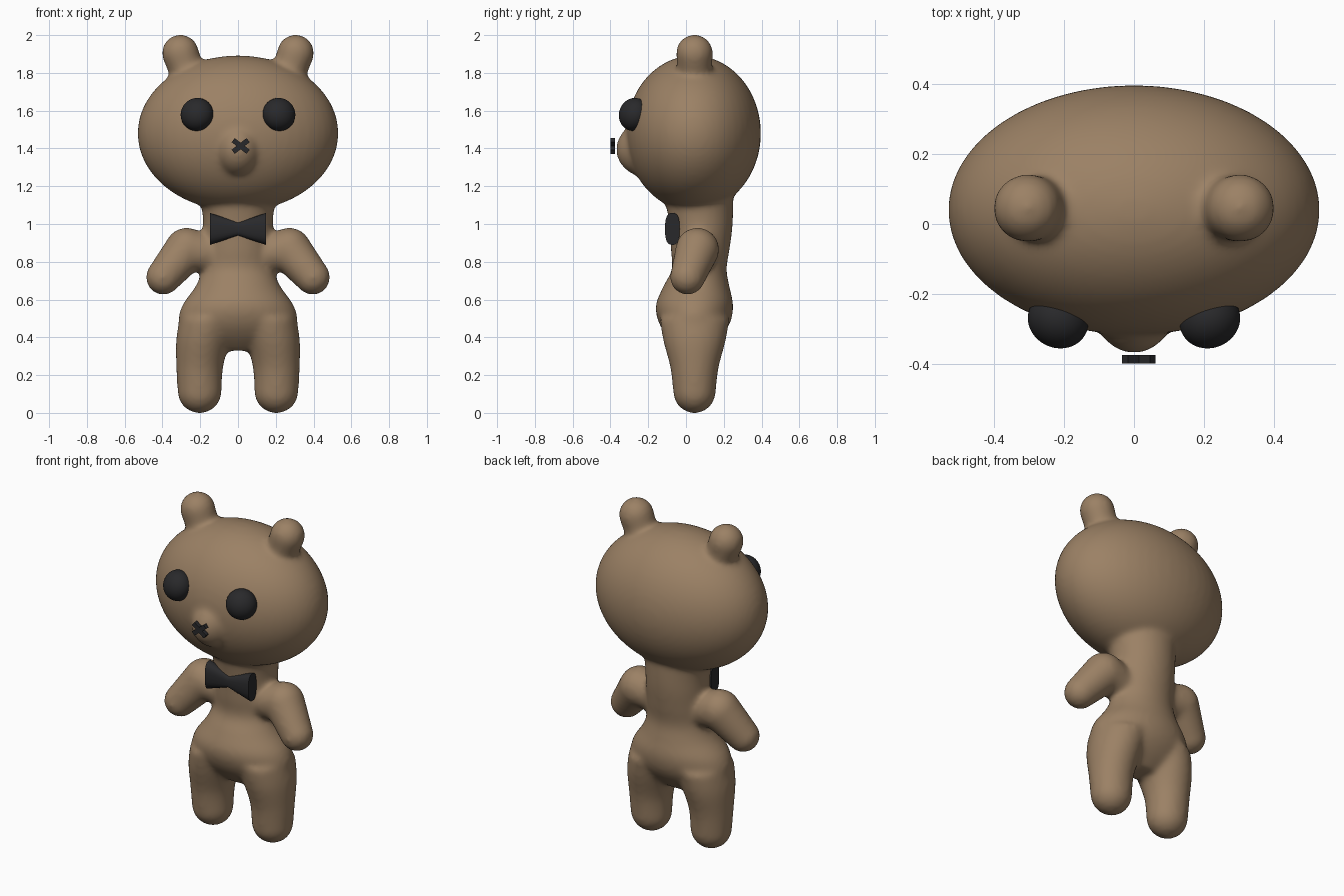
import bpy, bmesh, math
from mathutils import Vector, Matrix

if "Cube" in bpy.data.objects:
    bpy.data.objects.remove(bpy.data.objects["Cube"])


def material(name, rgb):
    m = bpy.data.materials.new(name)
    m.diffuse_color = (*rgb, 1)
    m.use_nodes = True
    m.node_tree.nodes["Principled BSDF"].inputs["Base Color"].default_value = m.diffuse_color
    return m


FUR = material("brown fur", (0.33, 0.22, 0.13))
BLACK = material("soft black", (0.022, 0.022, 0.024))


def finish(bm, name, mat, smooth=True):
    bmesh.ops.recalc_face_normals(bm, faces=bm.faces)
    me = bpy.data.meshes.new(name)
    bm.to_mesh(me)
    bm.free()
    me.materials.append(mat)
    for p in me.polygons:
        p.use_smooth = smooth
    ob = bpy.data.objects.new(name, me)
    bpy.context.collection.objects.link(ob)
    return ob


def catmull(rows, steps=6):
    """Smoothly interpolate rows of numbers."""
    out = []
    for i in range(len(rows) - 1):
        a, b, c, d = (rows[max(0, min(len(rows) - 1, i + k))] for k in (-1, 0, 1, 2))
        for s in range(steps):
            t = s / steps
            out.append([0.5 * (2 * q + (r - p) * t + (2 * p - 5 * q + 4 * r - u) * t * t
                               + (3 * q - p - 3 * r + u) * t ** 3)
                        for p, q, r, u in zip(a, b, c, d)])
    return out + [list(rows[-1])]


def loft(bm, rows, n=40):
    """Closed stack of ellipses: rows of (z, cx, cy, rx, ry)."""
    rings = []
    for z, cx, cy, rx, ry in catmull(rows):
        rings.append([bm.verts.new((cx + rx * math.cos(2 * math.pi * k / n),
                                    cy + ry * math.sin(2 * math.pi * k / n), z)) for k in range(n)])
    for r0, r1 in zip(rings, rings[1:]):
        for k in range(n):
            bm.faces.new((r0[k], r0[(k + 1) % n], r1[(k + 1) % n], r1[k]))
    bm.faces.new(rings[0][::-1])
    bm.faces.new(rings[-1])


def ellipsoid(bm, c, r, rot=Matrix()):
    m = Matrix.Translation(c) @ rot @ Matrix.Diagonal((*r, 1))
    bmesh.ops.create_uvsphere(bm, u_segments=48, v_segments=32, radius=1, matrix=m)


def limb(bm, p0, r0, p1, r1):
    """Tapered capsule between two round ends."""
    p0, p1 = Vector(p0), Vector(p1)
    d = p1 - p0
    rot = d.to_track_quat('Z', 'Y').to_matrix().to_4x4()
    bmesh.ops.create_cone(bm, cap_ends=True, segments=40, radius1=r0, radius2=r1, depth=d.length,
                          matrix=Matrix.Translation((p0 + p1) / 2) @ rot)
    ellipsoid(bm, p0, (r0,) * 3)
    ellipsoid(bm, p1, (r1,) * 3)


# Body: overlapping solids fused into one soft skin
bm = bmesh.new()
ellipsoid(bm, (0, 0.04, 1.48), (0.532, 0.357, 0.412))       # head
ellipsoid(bm, (0, -0.2, 1.395), (0.13, 0.17, 0.15))         # muzzle
loft(bm, [(0.33, 0, 0.045, 0.10, 0.07), (0.40, 0, 0.045, 0.27, 0.14),
          (0.48, 0, 0.045, 0.315, 0.19), (0.57, 0, 0.045, 0.295, 0.205),
          (0.67, 0, 0.055, 0.225, 0.175), (0.76, 0, 0.07, 0.19, 0.145),
          (0.86, 0, 0.075, 0.185, 0.155), (0.97, 0, 0.08, 0.185, 0.165),
          (1.07, 0, 0.075, 0.19, 0.175), (1.25, 0, 0.06, 0.22, 0.19)])  # torso and neck
for s in (-1, 1):
    # leg with rounded foot
    loft(bm, [(0.11, s * 0.203, 0.045, 0.117, 0.113), (0.24, s * 0.203, 0.045, 0.124, 0.128),
              (0.38, s * 0.185, 0.045, 0.143, 0.165), (0.50, s * 0.155, 0.045, 0.155, 0.185)])
    ellipsoid(bm, (s * 0.203, 0.045, 0.115), (0.117, 0.113, 0.117))
    # arm
    limb(bm, (s * 0.14, 0.06, 0.84), 0.10, (s * 0.272, 0.06, 0.865), 0.116)
    limb(bm, (s * 0.272, 0.06, 0.865), 0.116, (s * 0.395, 0.008, 0.718), 0.093)
    # ear
    limb(bm, (s * 0.255, 0.045, 1.76), 0.088, (s * 0.305, 0.045, 1.905), 0.098)
body = finish(bm, "body", FUR)
remesh = body.modifiers.new("fuse", 'REMESH')
remesh.mode = 'VOXEL'
remesh.voxel_size = 0.014
remesh.use_smooth_shade = True
soften = body.modifiers.new("soften", 'SMOOTH')
soften.factor = 0.5
soften.iterations = 14

# Button eyes facing along the head surface
for s, name in ((-1, "eye_right"), (1, "eye_left")):
    bm = bmesh.new()
    normal = Vector((s * 0.45, -1.0, 0.32))
    ellipsoid(bm, (s * 0.217, -0.275, 1.58), (0.088, 0.088, 0.078),
              normal.to_track_quat('Z', 'Y').to_matrix().to_4x4())
    finish(bm, name, BLACK)

# Stitched cross mouth
bm = bmesh.new()
for a in (-38, 38):
    bmesh.ops.create_cube(bm, size=1, matrix=Matrix.Translation((0.014, -0.387, 1.413))
                          @ Matrix.Rotation(math.radians(a), 4, 'Y')
                          @ Matrix.Diagonal((0.1, 0.024, 0.027, 1)))
finish(bm, "mouth_stitch", BLACK, False)

# Bow tie: pinched oval section swept along x
bm = bmesh.new()
n, rings = 24, []
for x, rz, ry in ((-0.148, 0.085, 0.039), (0, 0.035, 0.037), (0.148, 0.085, 0.039)):
    ring = []
    for k in range(n):
        c, d = math.cos(2 * math.pi * k / n), math.sin(2 * math.pi * k / n)
        ring.append(bm.verts.new((x, -0.072 + ry * math.copysign(abs(c) ** 0.75, c),
                                  0.974 + rz * math.copysign(abs(d) ** 0.75, d))))
    rings.append(ring)
for r0, r1 in zip(rings, rings[1:]):
    for k in range(n):
        bm.faces.new((r0[k], r0[(k + 1) % n], r1[(k + 1) % n], r1[k]))
bm.faces.new(rings[0])
bm.faces.new(rings[-1])
bow = finish(bm, "bow_tie", BLACK)
bpy.context.view_layer.objects.active = bow
bow.select_set(True)
bpy.ops.object.shade_smooth_by_angle(angle=math.radians(35))
